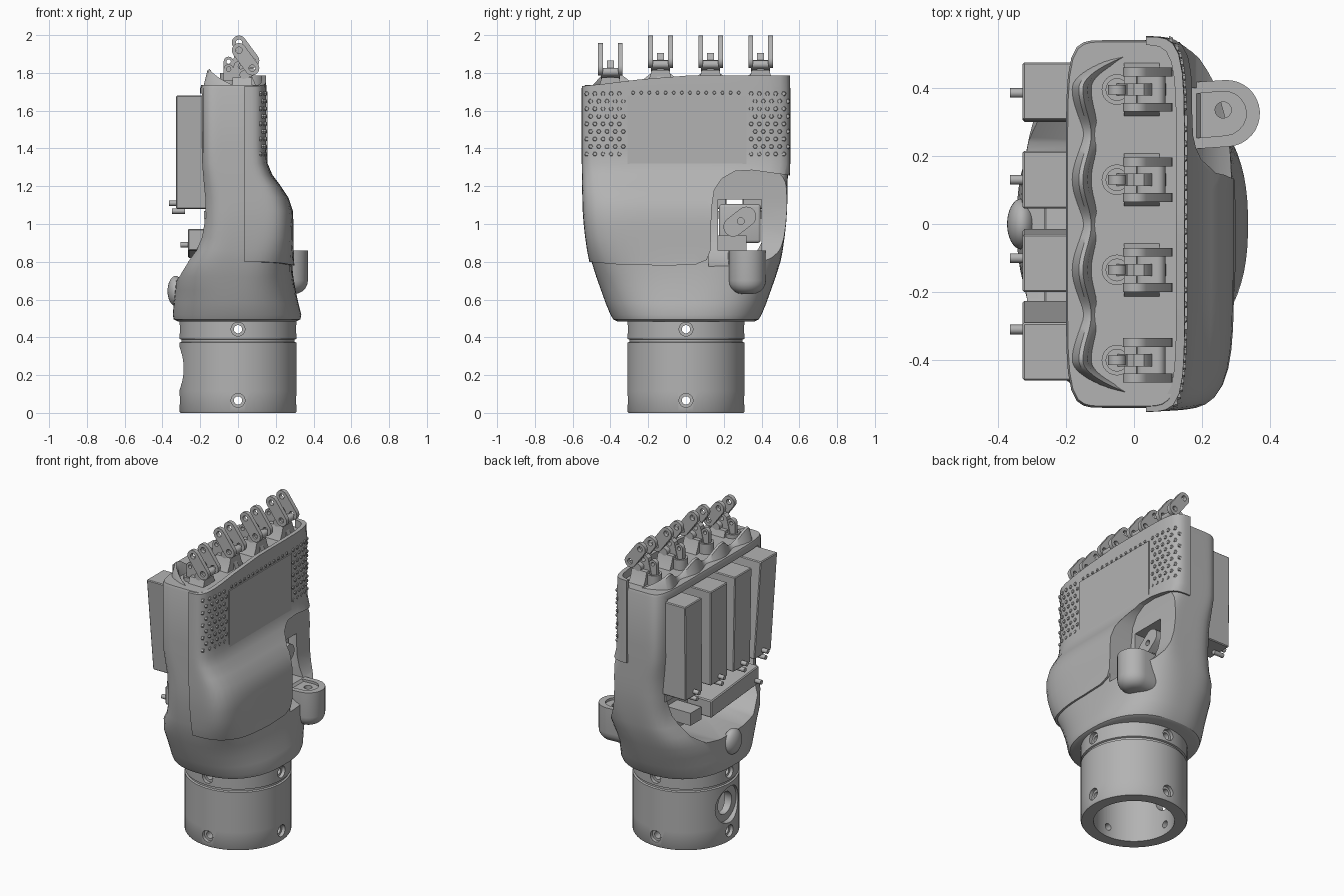
import bpy, bmesh, math
from math import cos, sin, pi
from mathutils import Matrix

if "Cube" in bpy.data.objects:
    bpy.data.objects.remove(bpy.data.objects["Cube"])

grey = bpy.data.materials.new("plain grey")
grey.use_nodes = True
grey.diffuse_color = (0.45, 0.45, 0.45, 1)
grey.node_tree.nodes["Principled BSDF"].inputs["Base Color"].default_value = grey.diffuse_color


def finish(name, bm):
    bmesh.ops.recalc_face_normals(bm, faces=bm.faces)
    me = bpy.data.meshes.new(name)
    bm.to_mesh(me)
    bm.free()
    me.materials.append(grey)
    ob = bpy.data.objects.new(name, me)
    bpy.context.collection.objects.link(ob)
    return ob


def loft(name, rings, closed=False):
    """Skin a row of rings; cap the ends, or join them when closed."""
    bm = bmesh.new()
    rows = [[bm.verts.new(p) for p in ring] for ring in rings]
    for a, b in zip(rows, rows[1:] + (rows[:1] if closed else [])):
        for i in range(len(a)):
            bm.faces.new((a[i - 1], a[i], b[i], b[i - 1]))
    if not closed:
        bm.faces.new(rows[0])
        bm.faces.new(rows[-1])
    return finish(name, bm)


def prism(name, pts, axis, a, b):
    """Extrude a 2D outline along an axis from a to b."""
    put = {"x": lambda u, v, w: (w, u, v), "y": lambda u, v, w: (u, w, v),
           "z": lambda u, v, w: (u, v, w)}[axis]
    return loft(name, [[put(u, v, w) for u, v in pts] for w in (a, b)])


def box(name, x, y, z):
    return prism(name, [(x[0], y[0]), (x[1], y[0]), (x[1], y[1]), (x[0], y[1])], "z", *z)


def circle(u, v, r, n=24):
    return [(u + r * cos(2 * pi * i / n), v + r * sin(2 * pi * i / n)) for i in range(n)]


def capsule(p, q, r, n=10):
    t = math.atan2(q[1] - p[1], q[0] - p[0])
    out = []
    for c, s in ((q, t - pi / 2), (p, t + pi / 2)):
        out += [(c[0] + r * cos(s + pi * i / n), c[1] + r * sin(s + pi * i / n)) for i in range(n + 1)]
    return out


def bake(ob):
    dg = bpy.context.evaluated_depsgraph_get()
    dg.update()
    me = bpy.data.meshes.new_from_object(ob.evaluated_get(dg))
    ob.modifiers.clear()
    ob.data = me


def cut(ob, cutter, op="DIFFERENCE"):
    m = ob.modifiers.new("cut", "BOOLEAN")
    m.operation, m.object, m.solver = op, cutter, "EXACT"
    bake(ob)
    bpy.data.objects.remove(cutter)


def bevel(ob, width, seg=3):
    m = ob.modifiers.new("bevel", "BEVEL")
    m.width, m.segments, m.limit_method = width, seg, "ANGLE"
    bake(ob)


# Hollow wrist tube with a groove, screw holes and a cable port
profile = [(.235, 0), (.305, 0), (.31, .008), (.31, .115), (.31, .36), (.31, .372), (.3, .376),
           (.3, .388), (.31, .392), (.31, .487), (.235, .487)]
wrist = loft("wrist_tube", [[(r * cos(a), r * sin(a), z) for r, z in profile]
                            for a in (2 * pi * (i + .37) / 72 for i in range(72))], True)
for z in (.066, .443):
    for axis in "xy":
        for s in (-1, 1):
            cut(wrist, prism("counterbore", circle(0, z, .037, 18), axis, .287 * s, .4 * s))
            cut(wrist, prism("hole", circle(0, z, .022, 18), axis, .2 * s, .4 * s))
cut(wrist, prism("port", circle(0, .235, .115, 32), "x", -1, -.275))
cut(wrist, prism("port", circle(0, .235, .07, 32), "x", -1, 0))

# Hand shell sections: height, back x, palm x, half width, squareness
SECTIONS = [(.485, -.32, .31, .365, 2.4), (.495, -.34, .33, .385, 2.4), (.52, -.345, .335, .40, 2.4),
            (.58, -.34, .32, .425, 2.5), (.65, -.333, .305, .45, 2.7), (.72, -.325, .293, .475, 3),
            (.8, -.288, .285, .5, 3.6), (.86, -.24, .283, .512, 4.2), (.93, -.21, .282, .522, 4.8),
            (1.0, -.2, .282, .53, 5), (1.07, -.2, .278, .535, 5), (1.14, -.2, .255, .537, 5),
            (1.2, -.2, .215, .538, 5.5), (1.26, -.2, .17, .539, 6), (1.32, -.2, .145, .54, 7),
            (1.4, -.2, .138, .54, 7), (1.72, -.2, .138, .54, 7), (1.735, -.195, .133, .535, 7)]


def section(x0, x1, h, e, off):
    cx, hx, ring = (x0 + x1) / 2, (x1 - x0) / 2 + off, []
    for i in range(72):
        c, s = cos(2 * pi * i / 72), sin(2 * pi * i / 72)
        k = (abs(c) ** e + abs(s) ** e) ** (-1 / e)
        ring.append((cx + hx * c * k, (h + off) * s * k))
    return ring


def shell(name, off, top):
    stack = SECTIONS[:-1] + [(top,) + SECTIONS[-1][1:]]
    return loft(name, [[(x, y, s[0]) for x, y in section(*s[1:], off)] for s in stack])


hand = shell("hand_shell", 0, 1.735)
half = [(.46, 1.69), (.46, 1.1), (.41, .92), (.34, .79), (.24, .72), (.12, .70)]
cut(hand, prism("back_opening", half + [(-y, z) for y, z in reversed(half)], "x", -1, -.03))

# Thumb side: curved hollow below the palm cover and a window to the back
cut(hand, prism("thumb_hollow", [(.142, 1.31), (.136, 1.2), (.134, 1.08), (.14, .99), (.155, .92), (.18, .865),
                                 (.215, .82), (.255, .79), (.3, .77), (.5, .76), (.5, 1.31)], "y", .12, 1))
cut(hand, box("thumb_window", (-.1, 1), (.17, .4), (.86, 1.13)))

# Palm cover, slightly proud of the shell
cover = shell("palm_cover", .012, 1.9)
outline = [(-.6, .83), (-.52, .8), (-.35, .785), (-.1, .78), (.05, .785), (.11, .81), (.13, .86),
           (.135, 1.08), (.15, 1.18), (.19, 1.24), (.26, 1.28), (.35, 1.285), (.6, 1.25),
           (.6, 1.785), (0, 1.785), (-.25, 1.765), (-.45, 1.74), (-.6, 1.725)]
cut(cover, prism("cover_outline", outline, "x", .035, 1), "INTERSECT")
cut(cover, prism("cover_hollow", section(-.2, .138, .54, 7, -.014), "z", 1.7, 2))

# Touch panel and grip bumps
box("touch_panel", (.145, .157), (-.31, .32), (1.31, 1.68))
bm = bmesh.new()


def bump(y, z, r):
    x = -.031 + .181 * (1 - abs(y / .552) ** 7) ** (1 / 7)
    m = Matrix.Translation((x, y, z)) @ Matrix.Rotation(pi / 2, 4, "Y")
    bmesh.ops.create_cone(bm, cap_ends=True, segments=6, radius1=r, radius2=r * .7, depth=.012, matrix=m)


for row in range(9):
    for col in range(5):
        for start in (-.525, .345):
            bump(start + col * .043 + (row % 2) * .021, 1.37 + row * .04, .014)
for i in range(14):
    bump(-.28 + i * .043, 1.695, .011)
finish("grip_bumps", bm)

# Scalloped collar behind the knuckles, curling forward at both ends
rings = []
for i in range(121):
    y = -.515 + 1.03 * i / 120
    w = cos(2 * pi * (y - .13) / .265)
    end = max(0, abs(y) - .4)
    x, top = -.142 - .012 * w + 12 * end ** 2, 1.785 + .035 * w - .3 * end
    rings.append([(x - .03, y, 1.725), (x + .03, y, 1.725), (x + .018, y, top - .02),
                  (x + .004, y, top), (x - .008, y, top - .006)])
loft("scalloped_collar", rings)

# Finger knuckles: a fork of two lugs around a tapered base, with a tendon eye behind
lug = prism("knuckle_lug", capsule((.005, 1.96), (.075, 1.865), .038), "y", -.013, .013)
for u, v in ((.005, 1.96), (.075, 1.865)):
    cut(lug, prism("pin_hole", circle(u, v, .017, 12), "y", -1, 1))
base = prism("knuckle_base", [(-.08, 1.72), (.1, 1.72), (.075, 1.78), (.045, 1.89), (.03, 1.905),
                              (0, 1.905), (-.02, 1.89), (-.045, 1.78)], "y", -.018, .018)
cut(base, prism("pin_hole", circle(.015, 1.875, .014, 12), "y", -1, 1))
foot = prism("knuckle_foot", [(-.085, 1.72), (.085, 1.72), (.06, 1.77), (.045, 1.815), (-.045, 1.815),
                              (-.06, 1.77)], "x", -.03, .075)
link = prism("knuckle_bridge", capsule((.03, 1.83), (.07, 1.845), .022), "y", -.05, .05)
socket = prism("tendon_socket", circle(-.05, 0, .045), "z", 1.72, 1.8)
cut(socket, prism("socket_bore", circle(-.05, 0, .032), "z", 1.77, 2))
rod = prism("tendon_eye", capsule((-.05, 1.76), (-.05, 1.86), .026), "y", -.014, .014)
cut(rod, prism("eye_hole", circle(-.05, 1.86, .012, 12), "y", -1, 1))
parts = [(lug, -.052), (lug, .052), (base, 0), (foot, 0), (link, 0), (socket, 0), (rod, 0)]
for y, dz in ((-.4, -.04), (-.135, 0), (.13, 0), (.395, 0)):
    for ob, dy in parts:
        c = ob.copy()
        c.location = (0, y + dy, dz)
        bpy.context.collection.objects.link(c)
for ob in (lug, base, foot, link, socket, rod):
    bpy.data.objects.remove(ob)

# Finger motors on the back, each with a pin
for top, low in ((.39, .385), (.13, .13), (-.115, -.1), (-.375, -.31)):
    w = .085
    m = prism("finger_motor", [(top - w, 1.68), (top + w, 1.68), (low + w, 1.08), (low - w, 1.08)], "x", -.327, -.11)
    bevel(m, .005, 1)
    prism("motor_pin", circle(low, 1.11, .014, 12), "x", -.365, -.3)
    prism("motor_stub", circle(low, 1.068, .014, 12), "x", -.35, -.28)

# Thumb motor lying across the lower back
m = prism("thumb_motor", [(.12, .82), (.12, .93), (-.36, .975), (-.36, .86)], "x", -.265, -.09)
bevel(m, .006, 1)
prism("motor_pin", circle(-.33, .89, .014, 12), "x", -.305, -.25)
box("motor_bracket", (-.2, -.03), (.13, .24), (.8, .88))
box("motor_rail", (-.18, -.03), (-.46, .46), (1.03, 1.07))

# Domed button on the back of the wrist
bm = bmesh.new()
bmesh.ops.create_uvsphere(bm, u_segments=32, v_segments=16, radius=1,
                          matrix=Matrix.Translation((-.33, 0, .645)) @ Matrix.Diagonal((.043, .075, .08, 1)))
finish("domed_button", bm)

# Thumb socket, mount and link
thumb = prism("thumb_socket", capsule((.12, .315), (.272, .325), .098, 16), "z", .63, .86)
bm = bmesh.new()
bm.from_mesh(thumb.data)
low_edges = [e for e in bm.edges if all(v.co.z < .7 for v in e.verts)]
bmesh.ops.bevel(bm, geom=low_edges, offset=.07, segments=5, profile=.5, affect="EDGES")
bm.to_mesh(thumb.data)
bm.free()
cut(thumb, prism("socket_dish", capsule((.15, .315), (.265, .325), .065), "z", .845, 1))
cut(thumb, prism("socket_hole", circle(.262, .335, .024, 16), "z", .7, 1))
box("thumb_mount", (-.03, .13), (.17, .32), (.86, .94))
bevel(box("thumb_block", (-.03, .09), (.175, .395), (.9, 1.105)), .015)
tl = prism("thumb_link", capsule((.25, .985), (.32, 1.04), .052), "x", .05, .14)
cut(tl, prism("link_hole", circle(.29, 1.015, .018, 12), "x", .08, 1))

# Smooth shading with crisp edges
bpy.ops.object.select_all(action="DESELECT")
for ob in bpy.context.scene.objects:
    if ob.type == "MESH":
        ob.select_set(True)
        bpy.context.view_layer.objects.active = ob
bpy.ops.object.shade_smooth_by_angle(angle=math.radians(32))
